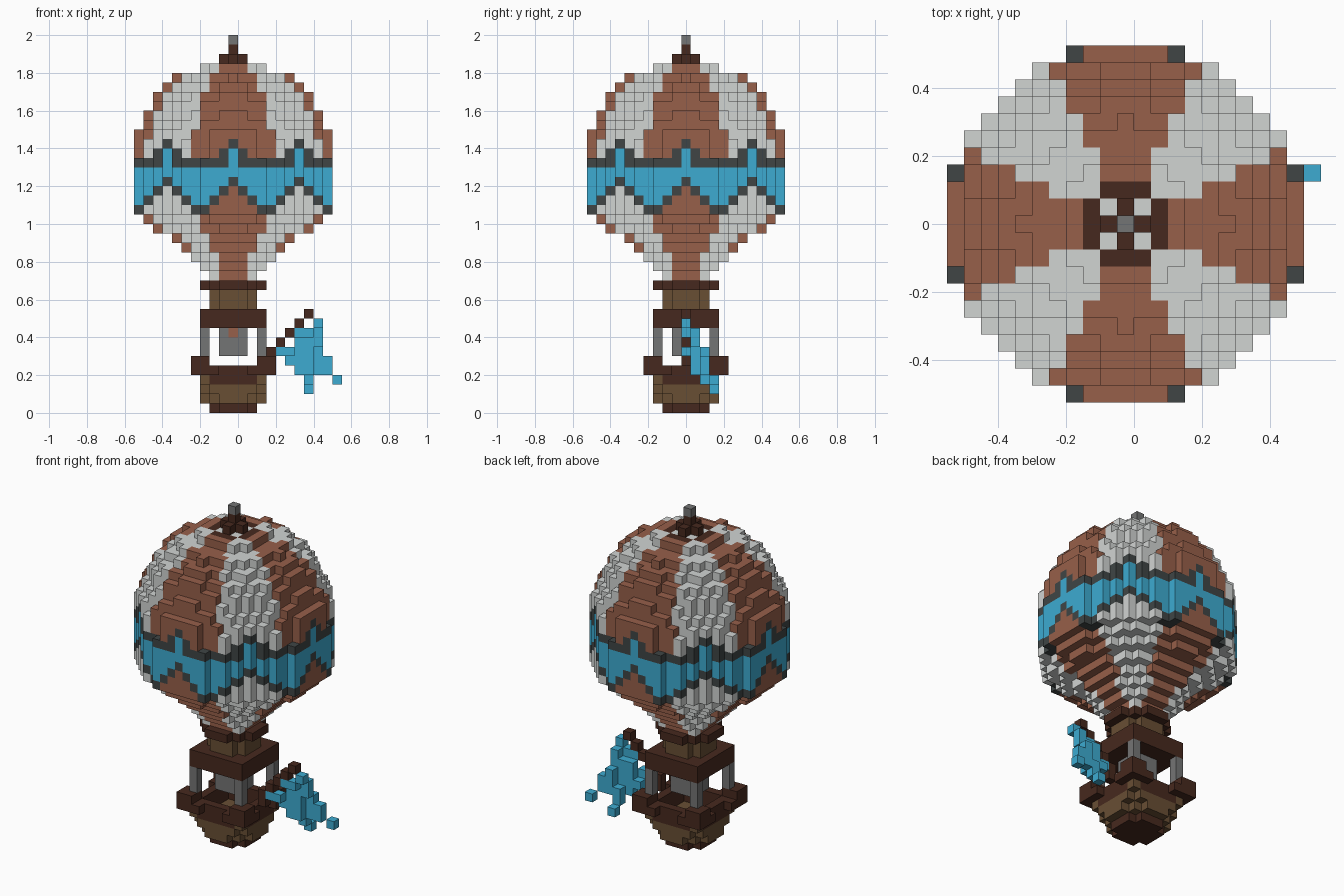
import bpy
import bmesh

if "Cube" in bpy.data.objects:
    bpy.data.objects.remove(bpy.data.objects["Cube"], do_unlink=True)

U = 0.05          # edge of one block
X_SHIFT = -0.025  # column 0 sits half a block off centre

COLOURS = {
    "terracotta": (0.31, 0.115, 0.068),
    "light_grey": (0.64, 0.66, 0.65),
    "blue": (0.047, 0.41, 0.64),
    "charcoal": (0.05, 0.06, 0.06),
    "dark_brown": (0.062, 0.022, 0.013),
    "brown": (0.138, 0.077, 0.034),
    "mid_grey": (0.175, 0.178, 0.178),
}
MATS = {}
for label, rgb in COLOURS.items():
    m = bpy.data.materials.new(label)
    m.use_nodes = True
    m.diffuse_color = (*rgb, 1)
    m.node_tree.nodes["Principled BSDF"].inputs["Base Color"].default_value = (*rgb, 1)
    MATS[label] = m


def build(name, cells):
    """Turn a {(i, j, k): colour} dictionary into a mesh of exposed block faces."""
    used = sorted(set(cells.values()))
    bm = bmesh.new()
    verts = {}

    def vert(p):
        if p not in verts:
            x, y, z = p
            verts[p] = bm.verts.new(((x - 0.5) * U + X_SHIFT, (y - 0.5) * U, z * U))
        return verts[p]

    for cell, colour in cells.items():
        for axis in range(3):
            a, b = (axis + 1) % 3, (axis + 2) % 3
            for side in (0, 1):
                other = list(cell)
                other[axis] += 2 * side - 1
                if tuple(other) in cells:
                    continue
                ring = []
                for da, db in ((0, 0), (1, 0), (1, 1), (0, 1)):
                    p = list(cell)
                    p[axis] += side
                    p[a] += da
                    p[b] += db
                    ring.append(vert(tuple(p)))
                face = bm.faces.new(ring if side else ring[::-1])
                face.material_index = used.index(colour)
    mesh = bpy.data.meshes.new(name)
    bm.to_mesh(mesh)
    bm.free()
    for colour in used:
        mesh.materials.append(MATS[colour])
    obj = bpy.data.objects.new(name, mesh)
    bpy.context.collection.objects.link(obj)


def fill(layers, rule, reach=10):
    """Fill layers where rule(near, far, k) names a colour; four-fold symmetric."""
    cells = {}
    for k in layers:
        for i in range(-reach, reach + 1):
            for j in range(-reach, reach + 1):
                near, far = sorted((abs(i), abs(j)))
                colour = rule(near, far, k)
                if colour:
                    cells[i, j, k] = colour
    return cells


# Envelope: round layers, striped panels and a zigzag band
RADII = [2.9, 3.7, 4.5, 5.5, 6.7, 8.2, 9.3, 10.5, 10.5, 10.5, 10.5, 10.5,
         10.5, 10.3, 10.3, 10.2, 9.7, 9.2, 8.7, 8.1, 7.1, 6.0, 3.7]
BASE = 14


def envelope(near, far, k):
    if near ** 2 + far ** 2 > RADII[k - BASE] ** 2:
        return None
    # Steps away from the nearest of the eight zigzag points
    steps = min(near, (far - near + 1) // 2)
    top = 28 - min(steps, 2)
    bottom = 24 - min(steps, 3)
    if k == top or k == bottom or (steps == 1 and k == top - 1):
        return "charcoal"
    if bottom < k < top:
        return "blue"
    if k == 36 and far <= 2 and near + far <= 3 and not near == far == 1:
        return "dark_brown"
    return "terracotta" if near <= 0.45 * far + 0.15 else "light_grey"


build("envelope", fill(range(BASE, BASE + len(RADII)), envelope))

# Crown and tip
crown = fill([37], lambda n, f, k: "dark_brown" if n + f <= 1 else None, 1)
crown[0, 0, 38] = "dark_brown"
crown[0, 0, 39] = "mid_grey"
build("crown", crown)


# Neck with collar
def neck(n, f, k):
    if k == 13:
        return "dark_brown" if n + f <= 4 else None
    return "brown" if f <= 2 and n + f <= 3 else None


build("neck", fill([11, 12, 13], neck, 3))

# Load frame, posts and burner
build("load_frame", fill([9, 10], lambda n, f, k: "dark_brown", 3))
build("posts", fill([6, 7, 8], lambda n, f, k: "mid_grey" if n == 3 else None, 3))
burner = fill([6, 7, 8], lambda n, f, k: "mid_grey", 1)
burner[0, -1, 8] = "terracotta"
build("burner", burner)


# Basket: rounded tub, sagging rim and raised corners
def basket(n, f, k):
    if k == 0:
        return "dark_brown" if f <= 2 and n + f <= 3 else None
    if k <= 2:
        return "brown" if f <= 3 and n + f <= k + 3 else None
    if k == 3:
        return None if f != 3 else "dark_brown" if n <= 2 else "brown"
    if k == 4:
        return "dark_brown" if f == 3 or (f == 4 and n >= 2) else None
    return "dark_brown" if n >= 3 else None


build("basket", fill(range(6), basket, 4))

# Flag pole: slanted row of blocks
pole = {(k - 2, 0, k): "dark_brown" for k in range(6, 11)}
pole[4, 0, 5] = "dark_brown"
build("flag_pole", pole)

# Flag: rows of (layer, first column, last column, row depth)
FLAG = [(9, 9, 9, 0), (8, 7, 8, 0), (8, 9, 9, 1), (7, 7, 9, 1), (6, 5, 6, 0),
        (6, 7, 8, 1), (6, 9, 9, 2), (5, 6, 8, 1), (5, 9, 10, 2), (4, 7, 8, 1),
        (4, 8, 10, 2), (3, 8, 8, 2), (3, 11, 11, 3), (2, 8, 8, 3)]
build("flag", {(i, j, k): "blue" for k, a, b, j in FLAG for i in range(a, b + 1)})
